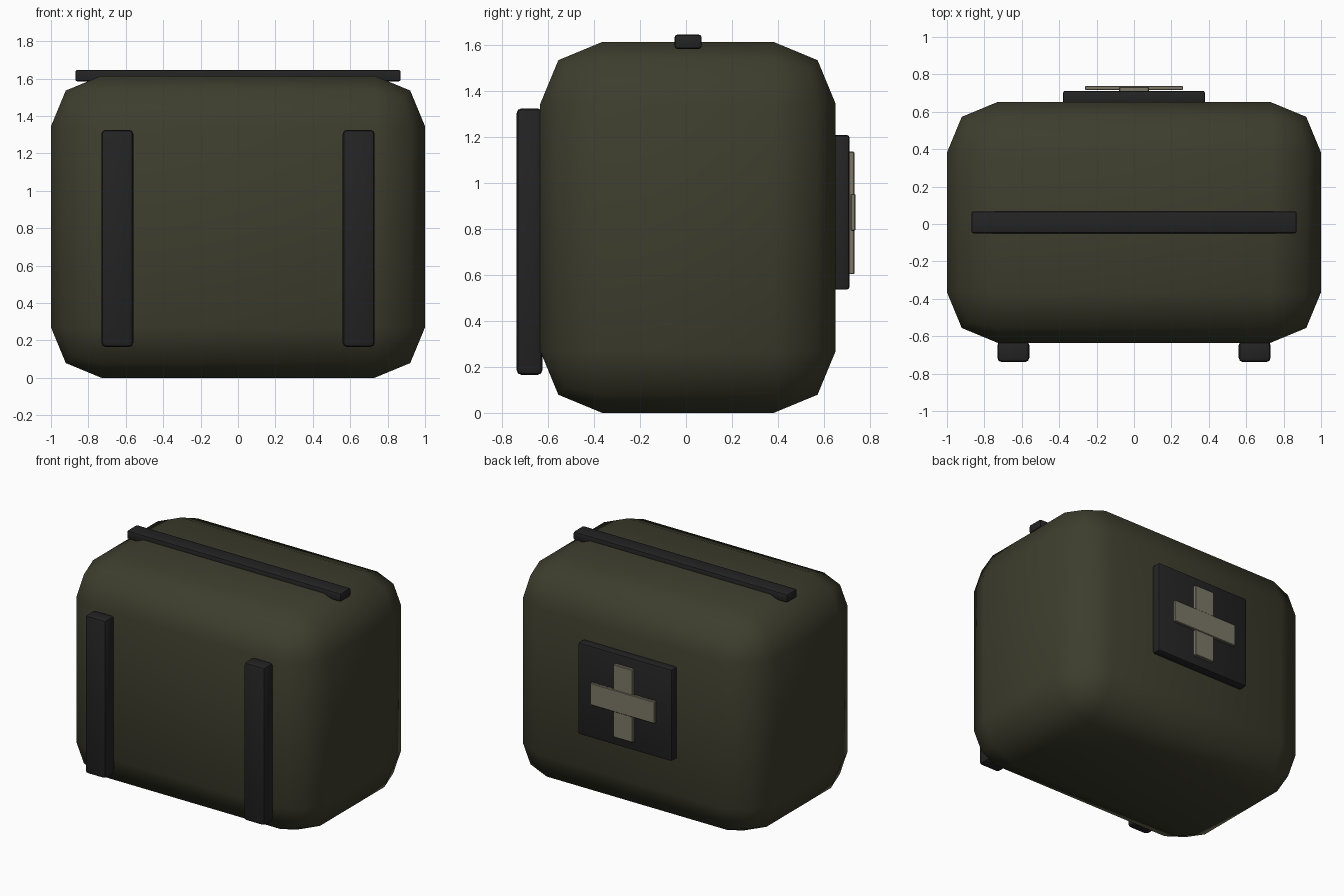
import bpy, math

if "Cube" in bpy.data.objects:
    bpy.data.objects.remove(bpy.data.objects["Cube"])


def material(name, rgb):
    m = bpy.data.materials.new(name)
    m.diffuse_color = (*rgb, 1)
    m.use_nodes = True
    m.node_tree.nodes["Principled BSDF"].inputs["Base Color"].default_value = m.diffuse_color
    return m


OLIVE = material("olive canvas", (0.047, 0.047, 0.027))
BLACK = material("black webbing", (0.017, 0.017, 0.018))
TAN = material("tan cloth", (0.20, 0.185, 0.135))


def box(name, lo, hi, mat, bevel, segments=2, angle=40):
    """Bevelled box between two corners."""
    bpy.ops.mesh.primitive_cube_add(size=1, location=[(a + b) / 2 for a, b in zip(lo, hi)])
    ob = bpy.context.object
    ob.name = name
    ob.scale = [b - a for a, b in zip(lo, hi)]
    bpy.ops.object.transform_apply(location=False, rotation=False, scale=True)
    ob.data.materials.append(mat)
    mod = ob.modifiers.new("bevel", 'BEVEL')
    mod.width = bevel
    mod.segments = segments
    mod.limit_method = 'NONE'
    bpy.ops.object.modifier_apply(modifier=mod.name)
    bpy.ops.object.shade_smooth_by_angle(angle=math.radians(angle))
    return ob


# Padded bag body
box("bag_body", (-1, -0.635, 0), (1, 0.652, 1.615), OLIVE, 0.27, 2, 60)

# Strap across the top
box("top_strap", (-0.87, -0.05, 1.585), (0.87, 0.068, 1.647), BLACK, 0.012)

# Two upright straps on the front
for side, label in ((-1, "left"), (1, "right")):
    x = side * 0.645
    box("front_strap_" + label, (x - 0.085, -0.738, 0.165), (x + 0.085, -0.625, 1.326), BLACK, 0.022)

# Back patch with a two-bar cross
box("back_patch", (-0.38, 0.64, 0.537), (0.38, 0.712, 1.21), BLACK, 0.012)
box("cross_upright", (-0.08, 0.708, 0.604), (0.08, 0.733, 1.138), TAN, 0.004, 1, 30)
box("cross_bar", (-0.262, 0.716, 0.793), (0.262, 0.738, 0.954), TAN, 0.004, 1, 30)
